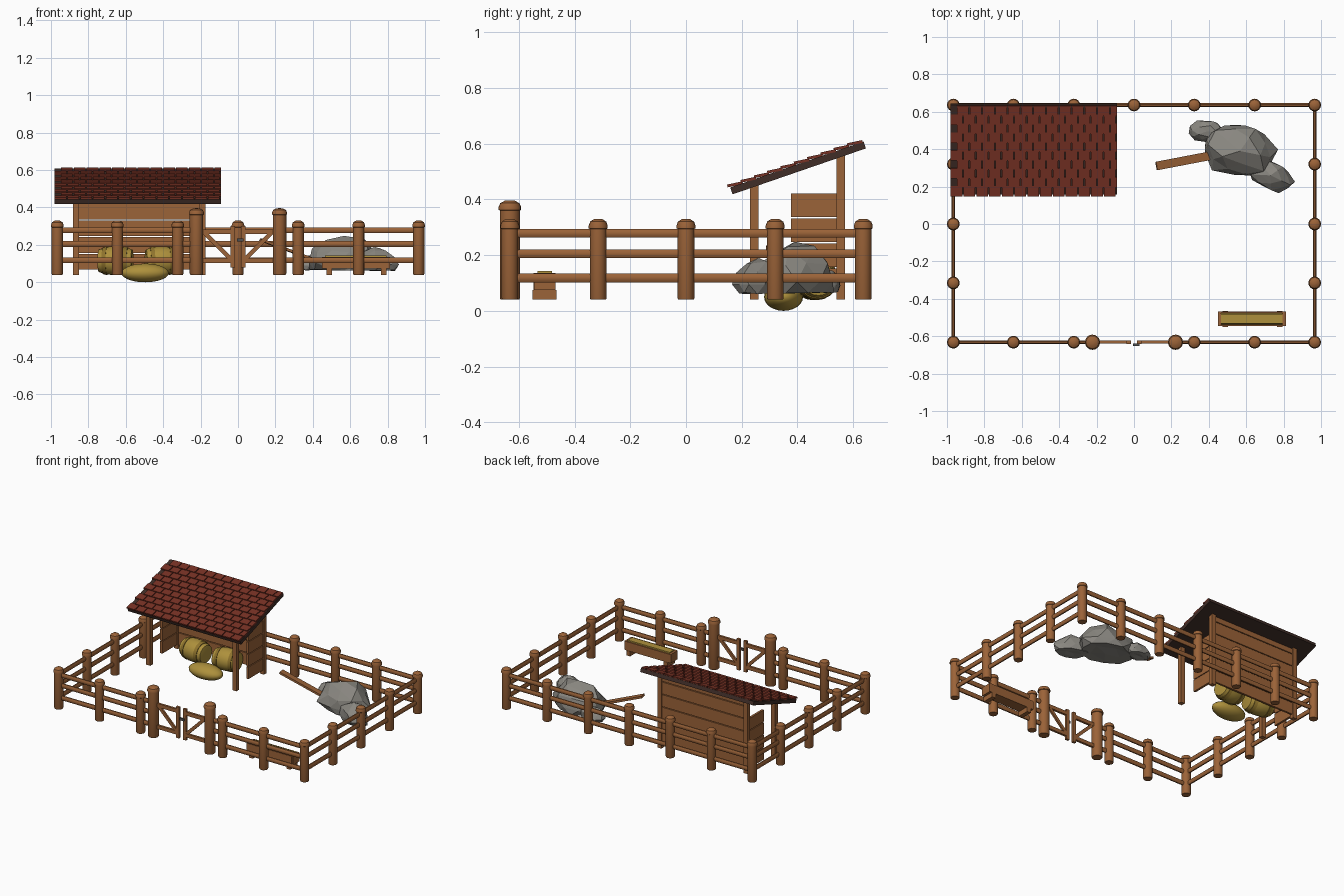
import bpy, bmesh, math, random
from mathutils import Vector, Matrix

if "Cube" in bpy.data.objects:
    bpy.data.objects.remove(bpy.data.objects["Cube"])

random.seed(4)


def material(name, rgb):
    m = bpy.data.materials.new(name)
    m.diffuse_color = (*rgb, 1)
    m.use_nodes = True
    m.node_tree.nodes["Principled BSDF"].inputs["Base Color"].default_value = m.diffuse_color
    return m


WOOD = material("wood", (0.33, 0.125, 0.04))
TILE = material("roof_tile_red", (0.19, 0.032, 0.018))
DECK = material("dark_roof_wood", (0.05, 0.026, 0.02))
STONE = material("stone_grey", (0.25, 0.24, 0.215))
STRAW = material("straw_yellow", (0.42, 0.28, 0.045))
BAND = material("dark_straw", (0.27, 0.17, 0.025))
METAL = material("latch_metal", (0.08, 0.08, 0.08))


def finish(name, bm, mats, smooth=False, matrix=None):
    bmesh.ops.recalc_face_normals(bm, faces=bm.faces)
    me = bpy.data.meshes.new(name)
    bm.to_mesh(me)
    bm.free()
    for m in mats:
        me.materials.append(m)
    ob = bpy.data.objects.new(name, me)
    bpy.context.collection.objects.link(ob)
    if matrix:
        ob.matrix_world = matrix
    if smooth:
        bpy.ops.object.select_all(action='DESELECT')
        ob.select_set(True)
        bpy.context.view_layer.objects.active = ob
        bpy.ops.object.shade_smooth_by_angle(angle=math.radians(35))
    return ob


def add_box(bm, lo, hi, rot=None):
    lo, hi = Vector(lo), Vector(hi)
    mat = Matrix.Translation((lo + hi) / 2) @ (rot or Matrix()) @ Matrix.Diagonal((*(hi - lo), 1))
    return bmesh.ops.create_cube(bm, size=1, matrix=mat)["verts"]


def box(name, lo, hi, mat):
    bm = bmesh.new()
    add_box(bm, lo, hi)
    return finish(name, bm, [mat])


def beam(name, a, b, width, height, mat, sides=4):
    """Bar from a to b; sides=4 gives a plank, more gives a rounded rail."""
    a, b = Vector(a), Vector(b)
    d = (b - a).normalized()
    side = Vector((0, 0, 1)).cross(d).normalized()
    if side.length < 0.1:
        side = Vector((1, 0, 0))
    up = d.cross(side)
    bm = bmesh.new()
    k = 1 / math.cos(math.pi / sides)
    rings = []
    for p in (a, b):
        angs = [(i + 0.5) * 2 * math.pi / sides for i in range(sides)]
        rings.append([bm.verts.new(p + side * math.cos(t) * k * width / 2 + up * math.sin(t) * k * height / 2)
                      for t in angs])
    for i in range(sides):
        j = (i + 1) % sides
        bm.faces.new((rings[0][i], rings[0][j], rings[1][j], rings[1][i]))
    bm.faces.new(rings[0])
    bm.faces.new(rings[1])
    return finish(name, bm, [mat], sides > 4)


def lathe(name, profile, mats, matrix, n=16, rule=None):
    bm = bmesh.new()
    rings = [[bm.verts.new((r * math.cos(i * math.tau / n), r * math.sin(i * math.tau / n), z))
              for i in range(n)] for r, z in profile]
    for k in range(len(rings) - 1):
        for i in range(n):
            j = (i + 1) % n
            f = bm.faces.new((rings[k][i], rings[k][j], rings[k + 1][j], rings[k + 1][i]))
            f.material_index = rule(k) if rule else 0
    bm.faces.new(rings[0])
    bm.faces.new(rings[-1])
    return finish(name, bm, mats, True, matrix)


def post(name, x, y, r, top):
    c = r * 1.13
    prof = [(r * .92, .04), (r, .046), (r, top - .036), (c, top - .034), (c, top - .024),
            (c * .85, top - .01), (c * .45, top - .001), (c * .1, top)]
    lathe(name, prof, [WOOD], Matrix.Translation((x, y, 0)))


# Fence posts and rails
X, YF, YB = 0.966, -0.632, 0.636
RAILS = (0.278, 0.205, 0.118)
for x in (-X, -.645, -.322, .322, .645, X):
    post("front_fence_post", x, YF, .03, .33)
    post("back_fence_post", x, YB, .03, .33)
post("back_fence_post", 0, YB, .03, .33)
for s in (-1, 1):
    for y in (-.315, 0, .32):
        post("side_fence_post", s * X, y, .03, .33)
    post("gate_post", s * .222, YF, .036, .396)
    for z in RAILS:
        beam("side_rail", (s * X, YF, z), (s * X, YB, z), .02, .031, WOOD, 8)
        beam("front_rail", (s * X, YF, z), (s * .222, YF, z), .02, .031, WOOD, 8)
for z in RAILS:
    beam("back_rail", (-X, YB, z), (X, YB, z), .02, .031, WOOD, 8)

# Double gate
for s in (-1, 1):
    for z in (.27, .115):
        beam("gate_rail", (s * .21, YF, z), (s * .02, YF, z), .016, .026, WOOD)
    box("gate_stile", (s * .0275 - .0125, YF - .009, .08), (s * .0275 + .0125, YF + .009, .3), WOOD)
    beam("gate_brace", (s * .18, YF, .265), (s * .035, YF, .12), .013, .022, WOOD)
box("gate_latch", (-.005, YF - .019, .217), (.03, YF - .006, .233), METAL)

# Shed posts
XL, XR = -.867, -.19
for x in (XL, XR):
    box("shed_front_post", (x - .016, .23, .04), (x + .016, .26, .45), WOOD)
    box("shed_back_post", (x - .016, .54, .04), (x + .016, .57, .562), WOOD)

# Shed wall boards
for i in range(6):
    z = .068 + i * .0895
    h = .084 if i < 5 else .035
    box("back_wall_board", (XL, .548, z), (XR, .562, z + h), WOOD)
    if i < 4:
        for x in (XL, XR):
            box("side_wall_board", (x - .008, .377, z), (x + .008, .545, z + .084), WOOD)

# Sloped roof: deck and staggered tiles, built flat then tilted
ROOF = Matrix.Translation((0, .167, .418)) @ Matrix.Rotation(math.radians(19), 4, 'X')
X0, X1, COLS, ROWS = -.98, -.092, 13, 10
bm = bmesh.new()
add_box(bm, (X0, 0, 0), (X1, .506, .026))
finish("roof_deck", bm, [DECK], matrix=ROOF)
bm = bmesh.new()
w = (X1 - X0) / COLS
tilt = Matrix.Rotation(math.radians(-7), 4, 'X')
for r in range(ROWS):
    v = -.008 + r * .0505
    for c in range(COLS):
        a = X0 + c * w + (w / 2 if r % 2 else 0)
        b = min(a + w - .006, X1)
        add_box(bm, (a, v, .026), (b, v + .056, .036), tilt)
finish("roof_tiles", bm, [TILE], matrix=ROOF)

# Straw bales lying on their sides, with raised bands
for x, y, length, yaw in ((-.655, .46, .18, -.12), (-.41, .465, .165, .12)):
    h = length / 2
    prof = []
    for t in (-1, -.75, -.5, -.2, .2, .5, .75, 1):
        r = .077 - .017 * t * t
        prof.append((r, t * h))
        if abs(t) in (.5, .75):
            outer = (r + .004, t * h)
            prof.insert(len(prof) if t in (-.75, .5) else len(prof) - 1, outer)
    prof = [(.045, -h * 1.03)] + prof + [(.045, h * 1.03)]
    is_band = lambda k, p=prof: int(.49 * h < abs((p[k][1] + p[k + 1][1]) / 2) < .76 * h)
    lathe("straw_bale", prof, [STRAW, BAND],
          Matrix.Translation((x, y, .115)) @ Matrix.Rotation(yaw, 4, 'Z') @ Matrix.Rotation(math.pi / 2, 4, 'Y'),
          20, is_band)

# Straw sack in front of the bales
bm = bmesh.new()
bmesh.ops.create_uvsphere(bm, u_segments=24, v_segments=12, radius=1)
finish("straw_sack", bm, [STRAW], True,
       Matrix.Translation((-.497, .35, .05)) @ Matrix.Diagonal((.127, .07, .05, 1)))


# Rocks: jittered low-poly spheres with flat bottoms
def rock(name, loc, size, yaw, floor):
    bm = bmesh.new()
    bmesh.ops.create_icosphere(bm, subdivisions=2, radius=1)
    m = Matrix.Translation(loc) @ Matrix.Rotation(yaw, 4, 'Z') @ Matrix.Diagonal((*size, 1))
    for v in bm.verts:
        v.co = m @ (v.co * random.uniform(.86, 1.08))
        v.co.z = max(v.co.z, floor + random.uniform(0, .01))
    finish(name, bm, [STONE])


rock("large_rock", (.567, .39, .105), (.2, .15, .14), -.2, .062)
rock("small_rock", (.39, .495, .09), (.095, .062, .06), -.1, .062)
rock("medium_rock", (.73, .26, .095), (.13, .078, .09), -.45, .06)

# Loose plank leaning on the rocks
beam("leaning_plank", (.12, .31, .228), (.46, .375, .1), .046, .014, WOOD)

# Feeding trough with feed
for x in (.487, .78):
    box("trough_foot", (x - .015, -.55, .04), (x + .015, -.465, .074), WOOD)
box("trough_base", (.46, -.54, .074), (.80, -.475, .088), WOOD)
for s in (-1, 1):
    beam("trough_side", (.455, -.507 + s * .035, .105), (.805, -.507 + s * .035, .105), .009, .062, WOOD)
    box("trough_end", (.63 + s * .173 - .009, -.545, .074), (.63 + s * .173 + .009, -.469, .136), WOOD)
bm = bmesh.new()
for v in add_box(bm, (.465, -.537, .088), (.795, -.477, .142)):
    if v.co.z > .12:
        v.co.y = -.507 + (v.co.y + .507) * .85
finish("trough_feed", bm, [STRAW])
